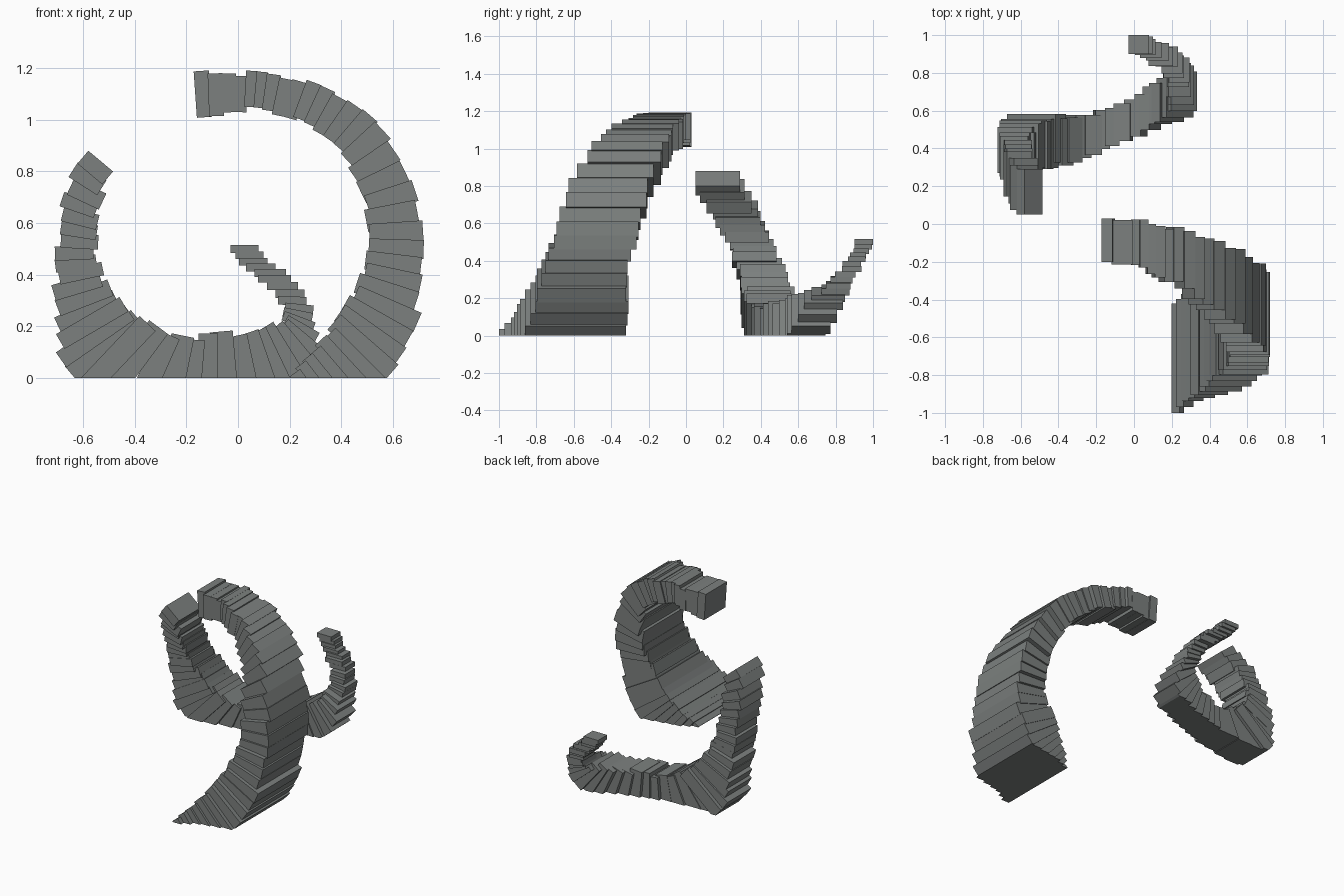
import bpy, bmesh, random
from math import radians, cos, sin
from mathutils import Vector, Matrix

cube = bpy.data.objects.get("Cube")
if cube:
    bpy.data.objects.remove(cube)
random.seed(4)

stone = bpy.data.materials.new("dark_grey_stone")
stone.use_nodes = True
colour = (.2, .215, .21, 1)
stone.diffuse_color = colour
stone.node_tree.nodes["Principled BSDF"].inputs["Base Color"].default_value = colour

# Stations: inner x, inner z, outward angle, radial length, front y, back y
tall_arch = [
    (-.13, 1.01, 94, .18, -.2, .03),
    (.0, 1.04, 89, .14, -.21, .03),
    (.1, 1.04, 84, .14, -.27, 0),
    (.21, 1.01, 73, .15, -.32, -.03),
    (.32, .95, 61, .16, -.43, -.08),
    (.42, .85, 45, .18, -.52, -.13),
    (.49, .69, 22, .19, -.64, -.21),
    (.5, .54, 2, .21, -.7, -.26),
    (.49, .41, -12, .22, -.75, -.31),
    (.43, .29, -28, .28, -.8, -.31),
    (.36, .2, -44, .3, -.87, -.32),
    (.29, .1, -50, .33, -.92, -.36),
    (.22, .02, -54, .33, -1, -.42),
]
low_curl = [
    (-.505, .775, 140, .125, .05, .29),
    (-.54, .67, 158, .14, .13, .37),
    (-.555, .57, 170, .14, .18, .42),
    (-.55, .48, 184, .15, .23, .46),
    (-.53, .4, 195, .18, .26, .5),
    (-.47, .31, 206, .25, .29, .54),
    (-.41, .24, 217, .34, .31, .57),
    (-.32, .19, 232, .32, .33, .57),
    (-.2, .155, 262, .25, .38, .59),
    (-.08, .17, 273, .25, .44, .64),
    (.05, .165, 290, .25, .5, .69),
    (.13, .2, 305, .24, .55, .76),
    (.19, .22, 330, .14, .63, .84),
    (.18, .26, 352, .11, .73, .87),
    (.16, .32, 360, .11, .8, .91),
    (.08, .39, 360, .13, .85, .95),
    (.0, .44, 360, .11, .89, .97),
    (-.03, .5, 360, .11, .9, 1),
]


def sample(stations, t):
    """Blend the two stations on either side of t (0 to 1)."""
    f = t * (len(stations) - 1)
    i = min(int(f), len(stations) - 2)
    return [a + (b - a) * (f - i) for a, b in zip(stations[i], stations[i + 1])]


def outer_end(s):
    a = radians(s[2])
    return Vector((s[0] + s[3] * cos(a), s[1] + s[3] * sin(a)))


def add_slab(bm, s, thick):
    """Add one box that points outward, cut flat where it meets the floor."""
    x, z, angle, length, front, back = s
    a = radians(angle)
    centre = Vector((x + cos(a) * length / 2, (front + back) / 2, z + sin(a) * length / 2))
    matrix = (Matrix.Translation(centre) @ Matrix.Rotation(-a, 4, 'Y')
              @ Matrix.Diagonal((length, back - front, thick, 1)))
    box = bmesh.new()
    bmesh.ops.create_cube(box, size=1, matrix=matrix)
    bmesh.ops.bisect_plane(box, geom=box.verts[:] + box.edges[:] + box.faces[:],
                           plane_co=(0, 0, 0), plane_no=(0, 0, -1), clear_outer=True)
    bmesh.ops.holes_fill(box, edges=[e for e in box.edges if e.is_boundary])
    bmesh.ops.recalc_face_normals(box, faces=box.faces)
    part = bpy.data.meshes.new("slab")
    box.to_mesh(part)
    box.free()
    bm.from_mesh(part)
    bpy.data.meshes.remove(part)


def build_ribbon(name, stations, count):
    """Stack slabs along the stations, each slightly out of line."""
    bm = bmesh.new()
    step = 1 / (count - 1)
    for i in range(count):
        t = i * step
        s = sample(stations, t)
        before = outer_end(sample(stations, max(t - step / 2, 0)))
        after = outer_end(sample(stations, min(t + step / 2, 1)))
        a = radians(s[2])
        thick = abs((after - before).dot(Vector((-sin(a), cos(a)))))
        if 0 < i < count - 1:
            slide = random.uniform(-.012, .012)
            s[0] += slide * cos(a)
            s[1] += slide * sin(a)
            shift = random.uniform(-.012, .012)
            s[4] += shift
            s[5] += shift
        else:
            thick *= 2
        add_slab(bm, s, min(max(thick * 1.1, .03), .09))
    mesh = bpy.data.meshes.new(name)
    bm.to_mesh(mesh)
    bm.free()
    mesh.materials.append(stone)
    bpy.context.collection.objects.link(bpy.data.objects.new(name, mesh))


build_ribbon("tall_arch", tall_arch, 34)
build_ribbon("low_curl", low_curl, 42)
